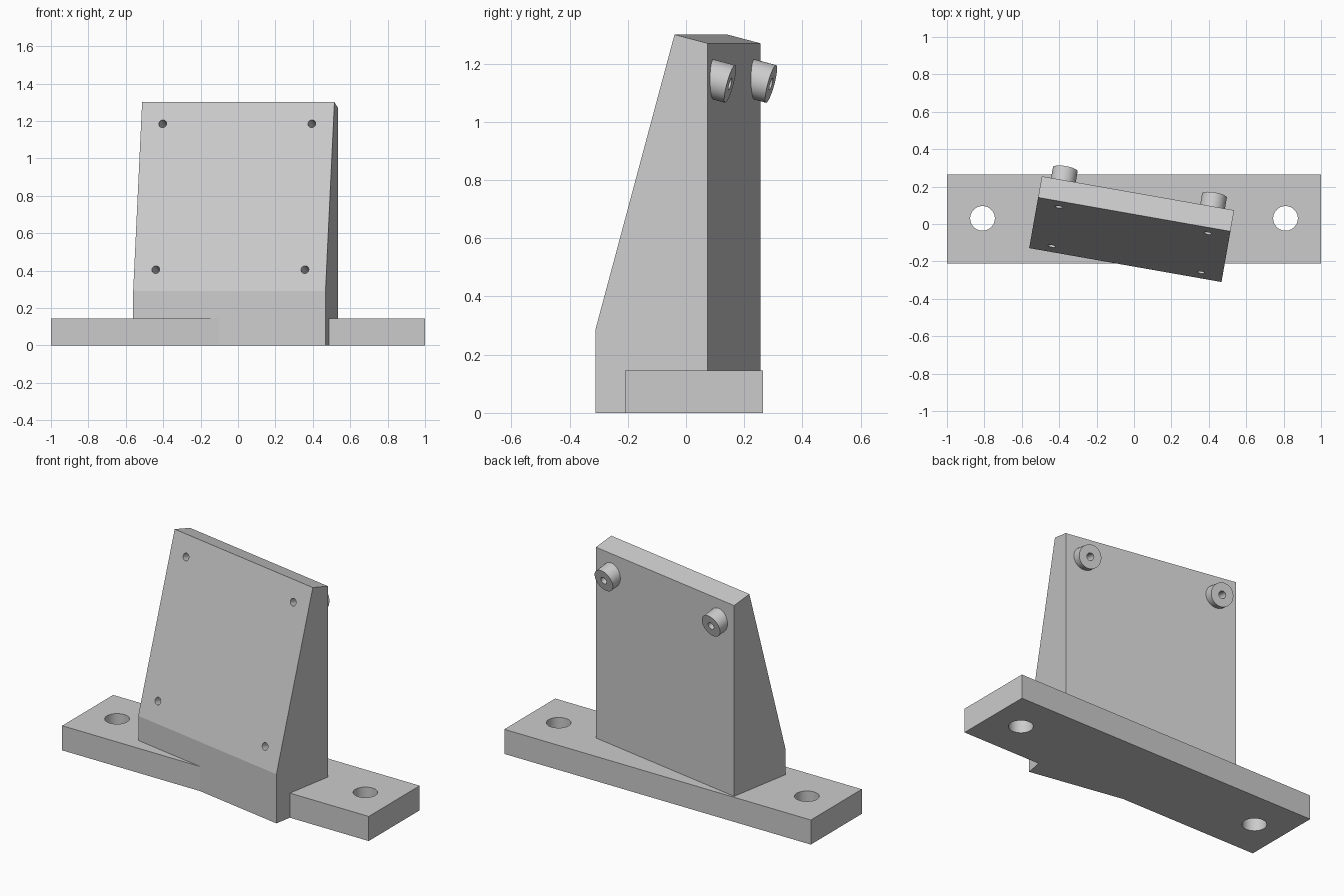
import bpy, bmesh
from math import radians, cos, sin
from mathutils import Matrix, Vector

cube = bpy.data.objects.get("Cube")
if cube:
    bpy.data.objects.remove(cube, do_unlink=True)

grey = bpy.data.materials.new("light_grey")
grey.use_nodes = True
colour = (0.6, 0.6, 0.6, 1)
grey.diffuse_color = colour
grey.node_tree.nodes["Principled BSDF"].inputs["Base Color"].default_value = colour

TILT = radians(15)
TURN = Matrix.Translation((-0.0125, -0.0275, 0)) @ Matrix.Rotation(radians(-10), 4, "Z")
HALF_W, FRONT, BACK, KNEE, TOP = 0.522, -0.195, 0.195, 0.29, 1.30
TOP_Y = 0.08
AXIS = Vector((0, cos(TILT), -sin(TILT)))


def add_object(name, bm):
    bmesh.ops.recalc_face_normals(bm, faces=bm.faces)
    mesh = bpy.data.meshes.new(name)
    bm.to_mesh(mesh)
    bm.free()
    mesh.materials.append(grey)
    obj = bpy.data.objects.new(name, mesh)
    bpy.context.collection.objects.link(obj)
    return obj


def cylinder(name, radius, length, matrix):
    bm = bmesh.new()
    bmesh.ops.create_cone(bm, cap_ends=True, segments=40, radius1=radius,
                          radius2=radius, depth=length, matrix=matrix)
    return add_object(name, bm)


def tilted_cylinder(name, radius, x, z, start, end):
    """Cylinder square to the sloping face, between two depths behind it."""
    y = FRONT + (TOP_Y - FRONT) * (z - KNEE) / (TOP - KNEE)
    centre = Vector((x, y, z)) + AXIS * (start + end) / 2
    turn = Matrix.Rotation(-radians(90) - TILT, 4, "X")
    return cylinder(name, radius, end - start, TURN @ Matrix.Translation(centre) @ turn)


def combine(target, tool, operation):
    mod = target.modifiers.new(tool.name, "BOOLEAN")
    mod.operation, mod.solver, mod.object = operation, "EXACT", tool
    bpy.ops.object.select_all(action="DESELECT")
    target.select_set(True)
    bpy.context.view_layer.objects.active = target
    bpy.ops.object.modifier_apply(modifier=mod.name)
    bpy.data.objects.remove(tool, do_unlink=True)


# Base plate
bm = bmesh.new()
bmesh.ops.create_cube(bm, size=1, matrix=Matrix.Translation((0, 0.0275, 0.0725))
                      @ Matrix.Diagonal((2, 0.475, 0.145, 1)))
bracket = add_object("mounting_bracket", bm)

# Turned wedge block, extruded from its side profile
bm = bmesh.new()
profile = [(FRONT, 0), (BACK, 0), (BACK, 1.27), (TOP_Y, TOP), (FRONT, KNEE)]
face = bm.faces.new([bm.verts.new((-HALF_W, y, z)) for y, z in profile])
grown = bmesh.ops.extrude_face_region(bm, geom=[face])["geom"]
bmesh.ops.translate(bm, vec=(2 * HALF_W, 0, 0),
                    verts=[v for v in grown if isinstance(v, bmesh.types.BMVert)])
bm.transform(TURN)
combine(bracket, add_object("wedge_block", bm), "UNION")

for side in (-1, 1):
    x = side * 0.405
    # Boss on the back with a through hole, blind hole below it
    combine(bracket, tilted_cylinder("boss", 0.067, x, 1.185, 0.08, 0.212), "UNION")
    combine(bracket, tilted_cylinder("upper_hole", 0.021, x, 1.185, -0.1, 0.3), "DIFFERENCE")
    combine(bracket, tilted_cylinder("lower_hole", 0.021, x, 0.405, -0.1, 0.2), "DIFFERENCE")
    # Bolt hole in the base plate
    combine(bracket, cylinder("bolt_hole", 0.066, 1,
                              Matrix.Translation((side * 0.81, 0.03, 0))), "DIFFERENCE")

bracket.select_set(True)
bpy.context.view_layer.objects.active = bracket
bpy.ops.object.shade_smooth_by_angle(angle=radians(30))
# Keep the shallow corner where block and plate meet crisp
for poly in bracket.data.polygons:
    if poly.area > 0.01:
        poly.use_smooth = False
